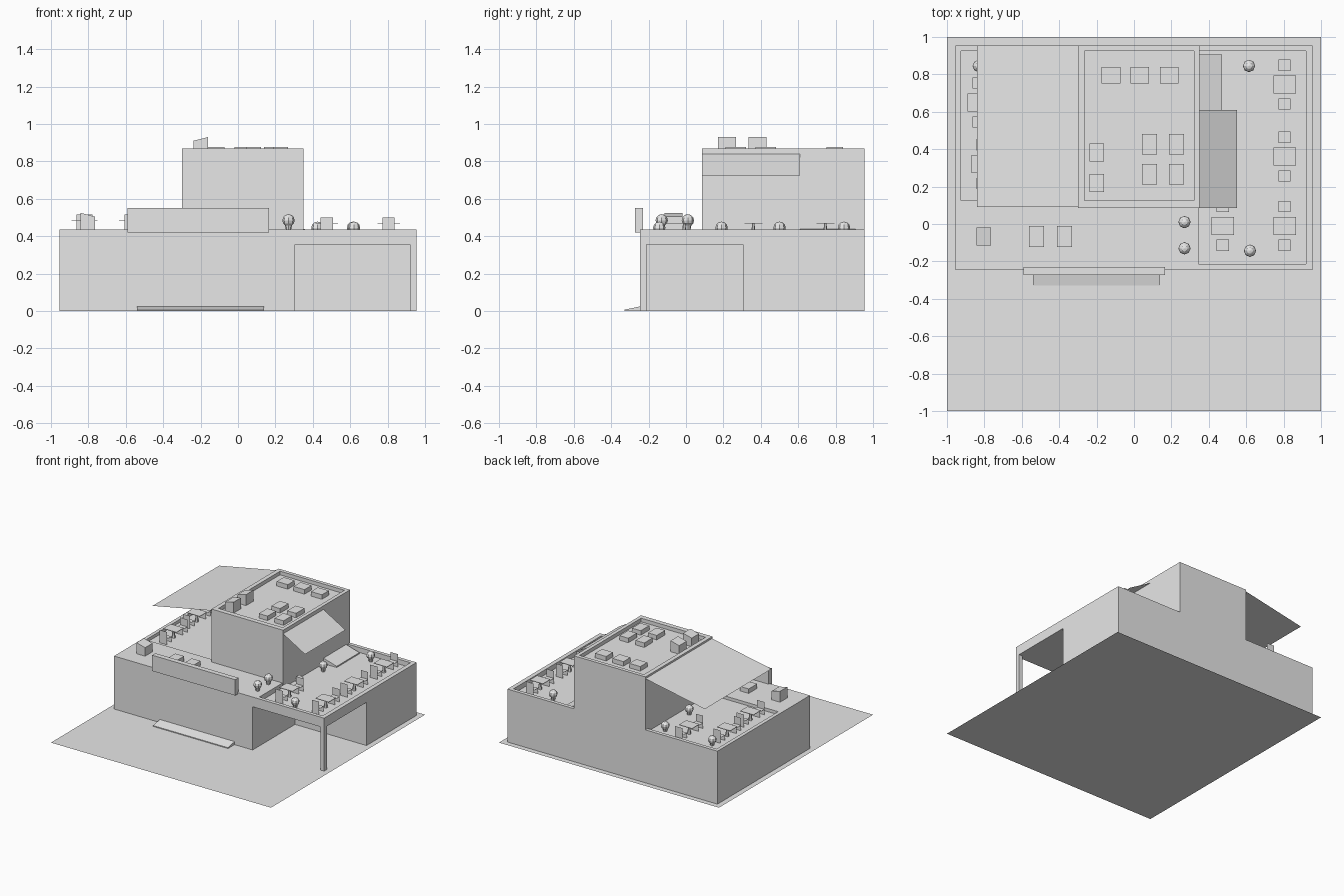
import bpy, bmesh
from mathutils import Matrix, Vector

if "Cube" in bpy.data.objects:
    bpy.data.objects.remove(bpy.data.objects["Cube"])

grey = bpy.data.materials.new("plain grey")
grey.use_nodes = True
grey.diffuse_color = (0.8, 0.8, 0.8, 1)
grey.node_tree.nodes["Principled BSDF"].inputs["Base Color"].default_value = (0.8, 0.8, 0.8, 1)


def finish(name, bm):
    mesh = bpy.data.meshes.new(name)
    bm.to_mesh(mesh)
    bm.free()
    mesh.materials.append(grey)
    ob = bpy.data.objects.new(name, mesh)
    bpy.context.collection.objects.link(ob)
    return ob


def add_box(bm, xs, ys, zs):
    size = [b - a for a, b in (xs, ys, zs)]
    mid = [(a + b) / 2 for a, b in (xs, ys, zs)]
    m = Matrix.Translation(mid) @ Matrix.Diagonal((*size, 1))
    return bmesh.ops.create_cube(bm, size=1, matrix=m)["verts"]


def box(name, xs, ys, zs):
    bm = bmesh.new()
    add_box(bm, xs, ys, zs)
    return finish(name, bm)


def sheet(bm, *corners):
    bm.faces.new([bm.verts.new(c) for c in corners])


def cut(ob, *spans):
    for span in spans:
        cutter = box("cutter", *span)
        cutter.hide_render = True
        mod = ob.modifiers.new("cut", "BOOLEAN")
        mod.operation, mod.solver, mod.object = "DIFFERENCE", "EXACT", cutter
        bpy.context.view_layer.objects.active = ob
        bpy.ops.object.modifier_apply(modifier=mod.name)
        bpy.data.objects.remove(cutter)


def slope_box(name, xs, ys, zs, axis, sign, drop):
    """Box whose top is lowered along one side."""
    bm = bmesh.new()
    verts = add_box(bm, xs, ys, zs)
    middle = (sum(xs) / 2, sum(ys) / 2)[axis]
    for v in verts:
        if v.co.z > sum(zs) / 2 and (v.co[axis] - middle) * sign > 0:
            v.co.z -= drop
    return finish(name, bm)


ROOF, RIGHT_FLOOR, LEFT_FLOOR, TOP_FLOOR = 0.435, 0.395, 0.41, 0.84

# Ground sheet
bm = bmesh.new()
sheet(bm, (-1, -1, 0), (1, -1, 0), (1, 1, 0), (-1, 1, 0))
finish("ground", bm)

# Main block with open corner and sunken terraces
body = box("main_block", (-0.955, 0.955), (-0.245, 0.955), (0, ROOF))
cut(body,
    ((0.305, 1.1), (-0.4, 0.305), (-0.1, 0.355)),
    ((0.345, 0.92), (-0.215, 0.925), (RIGHT_FLOOR, 0.6)),
    ((-0.925, -0.295), (0.125, 0.925), (LEFT_FLOOR, 0.6)))
box("corner_column", (0.92, 0.955), (-0.245, -0.21), (0, 0.36))

# Upper storey with sunken roof
tower = box("upper_storey", (-0.3, 0.35), (0.085, 0.955), (RIGHT_FLOOR, 0.87))
cut(tower, ((-0.265, 0.32), (0.125, 0.925), (TOP_FLOOR, 1)))

# Front fascia panel and entry ramps
box("front_panel", (-0.59, 0.165), (-0.272, -0.23), (0.42, 0.55))
slope_box("entry_ramp", (-0.54, 0.14), (-0.33, -0.245), (0, 0.025), 1, -1, 0.018)
slope_box("terrace_ramp", (0.35, 0.47), (0.61, 0.905), (RIGHT_FLOOR, 0.44), 0, 1, 0.035)

# Thin sloping awnings
for name, x0, x1, y0, y1, z0, z1 in (
        ("right_awning", 0.35, 0.55, 0.085, 0.61, 0.84, 0.725),
        ("left_awning", -0.3, -0.84, 0.09, 0.955, 0.855, 0.75)):
    bm = bmesh.new()
    sheet(bm, (x0, y0, z0), (x1, y0, z1), (x1, y1, z1), (x0, y1, z0))
    awning = finish(name, bm)
    if awning.data.polygons[0].normal.z < 0:
        awning.data.flip_normals()

# Low roof units
units = [(x, 0.795, 0.05, 0.045, TOP_FLOOR) for x in (-0.123, 0.03, 0.188)]
units += [(x, y, 0.04, 0.055, TOP_FLOOR) for x in (0.082, 0.227) for y in (0.265, 0.427)]
units += [(x, -0.067, 0.04, 0.055, ROOF) for x in (-0.522, -0.372)]
for x, y, w, d, z in units:
    box("low_roof_unit", (x - w, x + w), (y - d, y + d), (z, z + 0.037))

# Tall roof units with slanted tops
for x, y, z, sign in ((-0.2, 0.22, TOP_FLOOR, -1), (-0.2, 0.382, TOP_FLOOR, -1),
                      (-0.803, -0.067, ROOF, 1)):
    slope_box("tall_roof_unit", (x - 0.039, x + 0.039), (y - 0.048, y + 0.048),
              (z, z + 0.09), 0, sign, 0.02)


def chair(x, y, z, out):
    """Folded sheet chair; out is the side of the backrest."""
    bm = bmesh.new()
    w, back, front = 0.033, y + out * 0.03, y - out * 0.03
    for (ya, za), (yb, zb) in (((back, z), (back, z + 0.105)),
                               ((back, z + 0.045), (front, z + 0.045)),
                               ((front, z + 0.045), (front, z))):
        sheet(bm, (x - w, ya, za), (x + w, ya, za), (x + w, yb, zb), (x - w, yb, zb))
    finish("chair", bm)


def dining_set(x, y, z):
    box("table_top", (x - 0.06, x + 0.06), (y - 0.048, y + 0.048), (z + 0.073, z + 0.077))
    bm = bmesh.new()
    bmesh.ops.create_cone(bm, cap_ends=True, segments=6, radius1=0.015, radius2=0.006,
                          depth=0.073, matrix=Matrix.Translation((x, y, z + 0.0365)))
    finish("table_leg", bm)
    for side in (-1, 1):
        chair(x, y + side * 0.104, z, side)


# Terrace furniture
for x, y in ((0.805, 0.745), (0.805, 0.36), (0.805, -0.01), (0.475, -0.01)):
    dining_set(x, y, RIGHT_FLOOR)
for x, y in ((-0.83, 0.65), (-0.81, 0.32), (-0.575, 0.78)):
    dining_set(x, y, LEFT_FLOOR)

# Round shrubs in pots
shrubs = [(0.27, 0.01, ROOF), (0.27, -0.13, ROOF)]
shrubs += [(x, y, RIGHT_FLOOR) for x, y in
           ((0.62, -0.143), (0.615, 0.845), (0.425, 0.19), (0.425, 0.5))]
shrubs += [(x, y, LEFT_FLOOR - 0.005) for x, y in
           ((-0.83, 0.845), (-0.4, 0.84), (-0.38, 0.5))]
for x, y, z in shrubs:
    bm = bmesh.new()
    bmesh.ops.create_uvsphere(bm, u_segments=8, v_segments=6, radius=0.033,
                              matrix=Matrix.Translation((x, y, z + 0.05)))
    finish("shrub", bm)
    bm = bmesh.new()
    bmesh.ops.create_cone(bm, cap_ends=True, segments=8, radius1=0.014, radius2=0.02,
                          depth=0.03, matrix=Matrix.Translation((x, y, z + 0.015)))
    finish("shrub_pot", bm)
